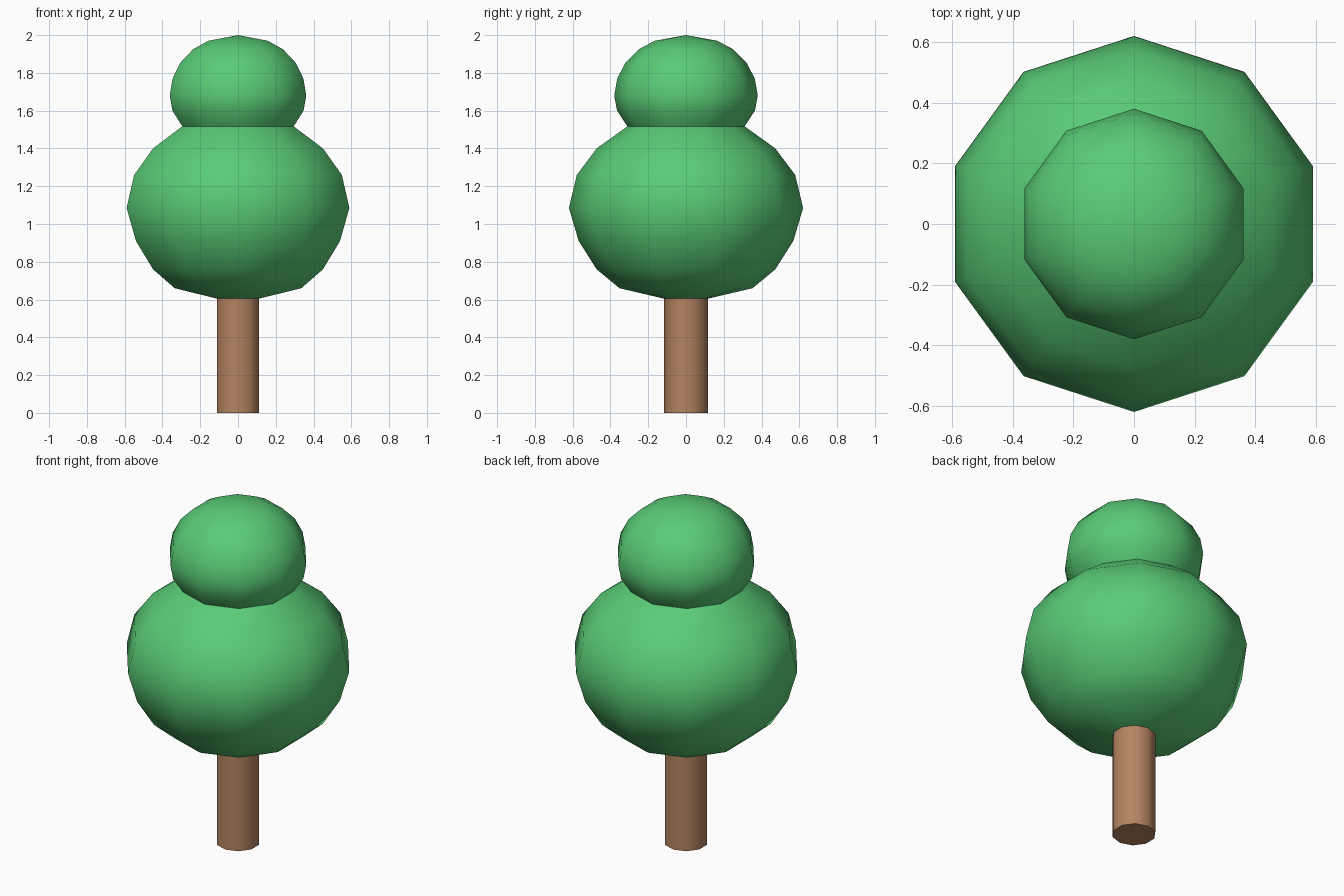
import bpy, bmesh, math

if "Cube" in bpy.data.objects:
    bpy.data.objects.remove(bpy.data.objects["Cube"])

SIDES = 10


def material(name, color):
    m = bpy.data.materials.new(name)
    m.diffuse_color = (*color, 1)
    m.use_nodes = True
    m.node_tree.nodes["Principled BSDF"].inputs["Base Color"].default_value = m.diffuse_color
    return m


def lathe(name, profile, mat):
    """Revolve (radius, z) points into a ten-sided solid with corners on the y axis."""
    bm = bmesh.new()
    rings = []
    for r, z in profile:
        if r == 0:
            rings.append([bm.verts.new((0, 0, z))] * SIDES)
        else:
            rings.append([bm.verts.new((r * math.cos(a), r * math.sin(a), z))
                          for a in (math.pi / 2 + math.tau * i / SIDES
                                    for i in range(SIDES))])
    for low, high in zip(rings, rings[1:]):
        for i in range(SIDES):
            j = (i + 1) % SIDES
            corners = [low[i], low[j], high[j], high[i]]
            bm.faces.new(list(dict.fromkeys(corners)))
    bmesh.ops.recalc_face_normals(bm, faces=bm.faces)
    mesh = bpy.data.meshes.new(name)
    bm.to_mesh(mesh)
    bm.free()
    mesh.materials.append(mat)
    ob = bpy.data.objects.new(name, mesh)
    bpy.context.collection.objects.link(ob)
    bpy.ops.object.select_all(action='DESELECT')
    ob.select_set(True)
    bpy.context.view_layer.objects.active = ob
    bpy.ops.object.shade_smooth_by_angle(angle=math.radians(50))
    return ob


bark = material("bark brown", (0.46, 0.23, 0.12))
leaf = material("leaf green", (0.10, 0.60, 0.18))

# Trunk, closed at the ground
lathe("trunk", [(0, 0), (0.117, 0), (0.117, 0.61)], bark)

# Large lower ball of leaves, growing out of the trunk
lathe("lower_foliage", [(0.117, 0.605), (0.352, 0.66), (0.473, 0.76),
                        (0.568, 0.91), (0.62, 1.085), (0.578, 1.26),
                        (0.473, 1.40), (0.31, 1.517)], leaf)

# Small upper ball, sitting in the top of the lower one
lathe("upper_foliage", [(0.31, 1.517), (0.365, 1.60), (0.38, 1.68),
                        (0.364, 1.77), (0.32, 1.855), (0.25, 1.925),
                        (0.165, 1.97), (0, 2.0)], leaf)
